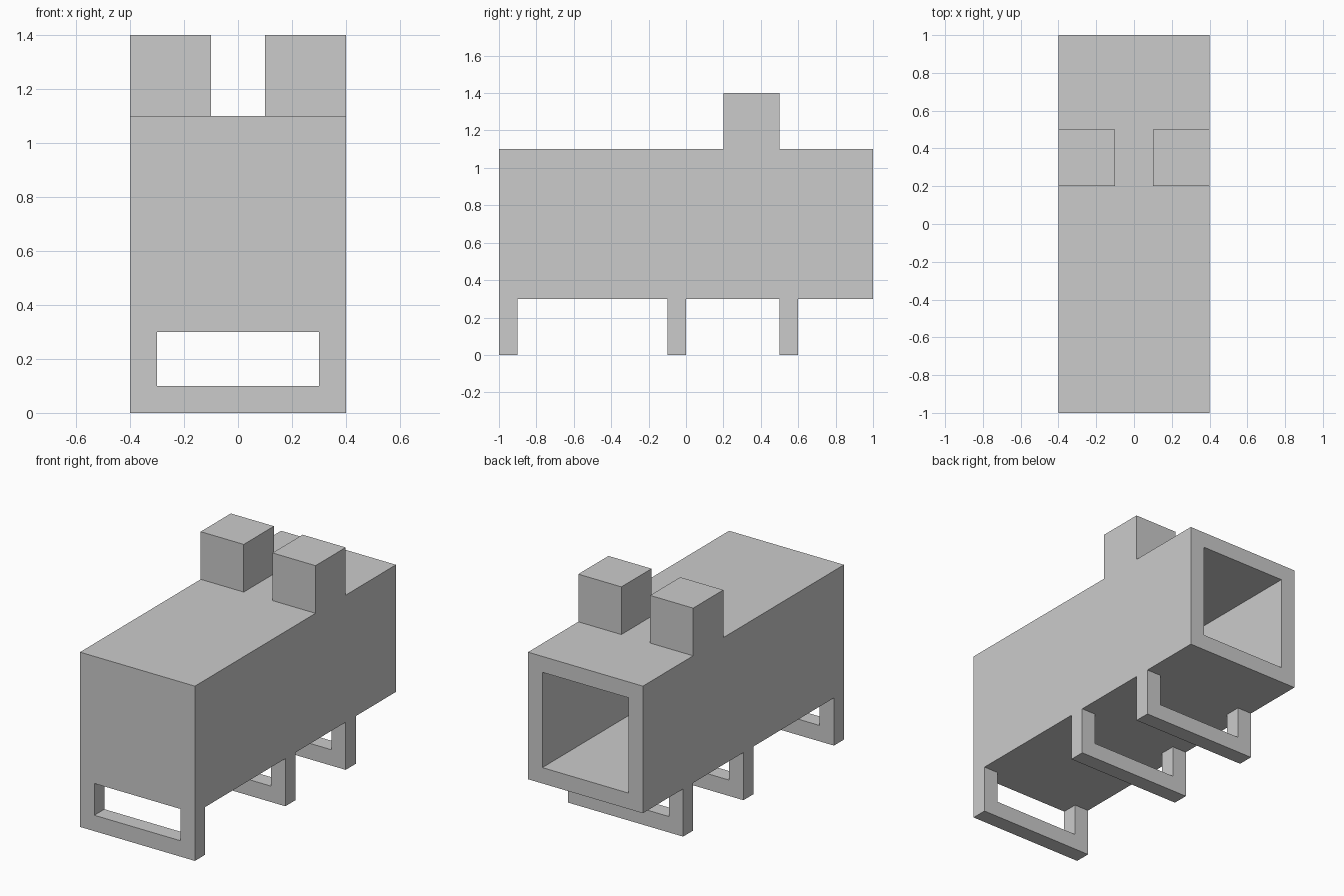
import bpy, bmesh
from mathutils import Vector

if "Cube" in bpy.data.objects:
    bpy.data.objects.remove(bpy.data.objects["Cube"])


def finish(name, bm):
    bmesh.ops.recalc_face_normals(bm, faces=bm.faces)
    mesh = bpy.data.meshes.new(name)
    bm.to_mesh(mesh)
    bm.free()
    obj = bpy.data.objects.new(name, mesh)
    bpy.context.collection.objects.link(obj)
    return obj


def box_bm(lo, hi):
    lo, hi = Vector(lo), Vector(hi)
    bm = bmesh.new()
    bmesh.ops.create_cube(bm, size=1)
    bmesh.ops.scale(bm, vec=hi - lo, verts=bm.verts)
    bmesh.ops.translate(bm, vec=(lo + hi) / 2, verts=bm.verts)
    return bm


def extrude_y(name, profile, y0, y1):
    bm = bmesh.new()
    face = bm.faces.new([bm.verts.new((x, y0, z)) for x, z in profile])
    ext = bmesh.ops.extrude_face_region(bm, geom=[face])
    moved = [v for v in ext["geom"] if isinstance(v, bmesh.types.BMVert)]
    bmesh.ops.translate(bm, vec=(0, y1 - y0, 0), verts=moved)
    return finish(name, bm)


# Hollow body: closed at the front, open at the back, walls 0.1 thick
bm = box_bm((-0.4, -1, 0.3), (0.4, 1, 1.1))
bm.normal_update()
back = max(bm.faces, key=lambda f: f.calc_center_median().y)
bmesh.ops.inset_region(bm, faces=[back], thickness=0.1, use_even_offset=True)
inner = bmesh.ops.extrude_discrete_faces(bm, faces=[back])["faces"][0]
bmesh.ops.translate(bm, vec=(0, -1.9, 0), verts=inner.verts)
finish("body", bm)

# U-shaped leg frames under the body
u_shape = [(-0.4, 0.3), (-0.4, 0), (0.4, 0), (0.4, 0.3),
           (0.3, 0.3), (0.3, 0.1), (-0.3, 0.1), (-0.3, 0.3)]
for name, y in (("front_leg_frame", -1), ("middle_leg_frame", -0.1), ("rear_leg_frame", 0.5)):
    extrude_y(name, u_shape, y, y + 0.1)

# Pair of blocks on top
for name, x in (("left_top_block", -0.4), ("right_top_block", 0.1)):
    finish(name, box_bm((x, 0.2, 1.1), (x + 0.3, 0.5, 1.4)))
